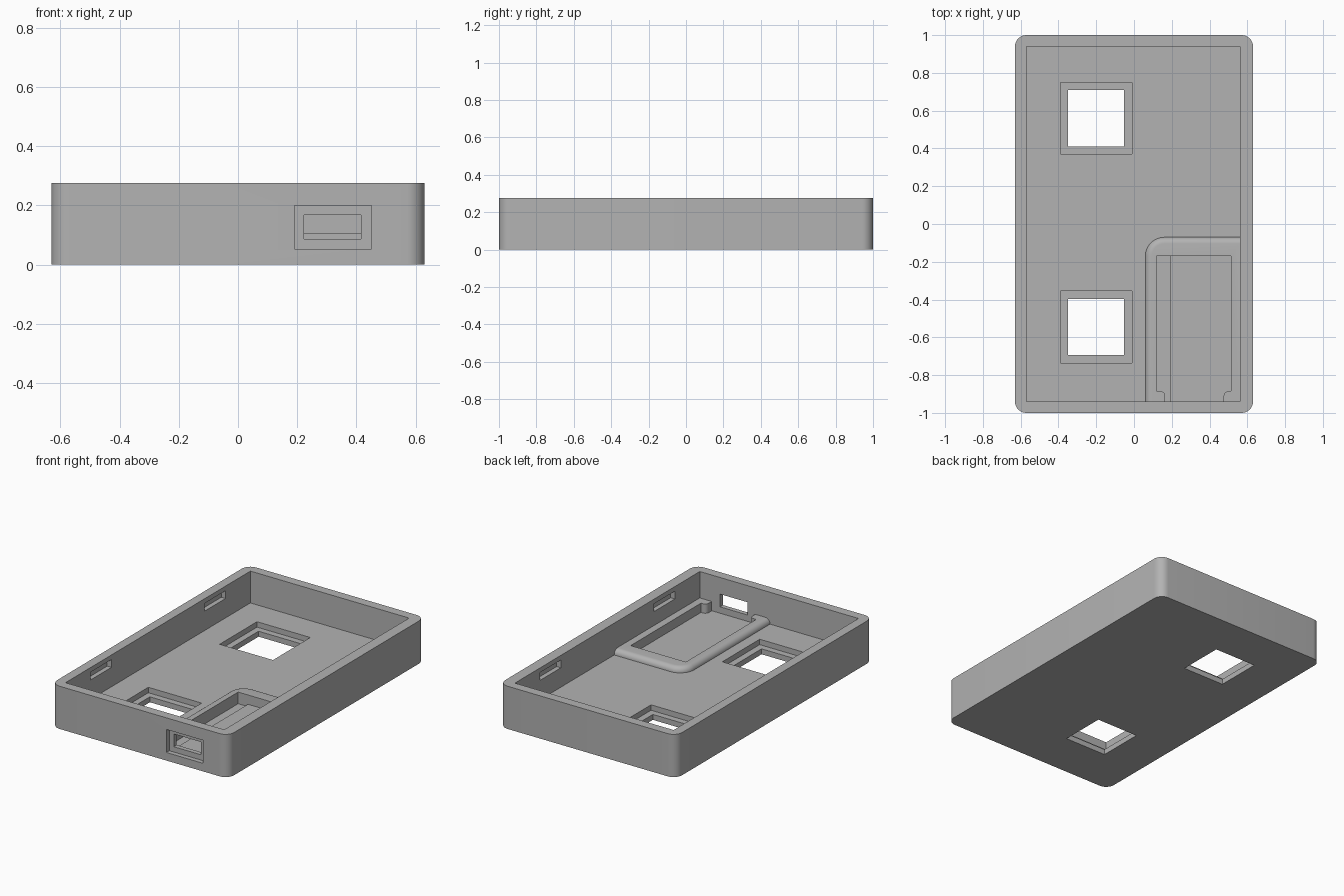
import bpy, bmesh, math
from mathutils import Vector

if "Cube" in bpy.data.objects:
    bpy.data.objects.remove(bpy.data.objects["Cube"])

grey = bpy.data.materials.new("plain grey")
grey.diffuse_color = (0.45, 0.45, 0.45, 1)
grey.use_nodes = True
grey.node_tree.nodes["Principled BSDF"].inputs["Base Color"].default_value = grey.diffuse_color


def prism(name, outline, z0, z1):
    """Extrude a flat outline between two heights."""
    bm = bmesh.new()
    face = bm.faces.new([bm.verts.new((x, y, z0)) for x, y in outline])
    top = bmesh.ops.extrude_face_region(bm, geom=[face])
    for v in top["geom"]:
        if isinstance(v, bmesh.types.BMVert):
            v.co.z = z1
    bmesh.ops.recalc_face_normals(bm, faces=bm.faces)
    mesh = bpy.data.meshes.new(name)
    bm.to_mesh(mesh)
    bm.free()
    mesh.materials.append(grey)
    ob = bpy.data.objects.new(name, mesh)
    bpy.context.collection.objects.link(ob)
    return ob


def box(name, x, y, z):
    return prism(name, [(x[0], y[0]), (x[1], y[0]), (x[1], y[1]), (x[0], y[1])], *z)


def round_edges(ob, radius, segments, rule):
    """Round the edges whose two end points pass the rule."""
    bm = bmesh.new()
    bm.from_mesh(ob.data)
    edges = [e for e in bm.edges if rule(e.verts[0].co, e.verts[1].co)]
    bmesh.ops.bevel(bm, geom=edges, offset=radius, segments=segments,
                    profile=0.5, affect='EDGES')
    bm.to_mesh(ob.data)
    bm.free()


def combine(ob, tool, operation='DIFFERENCE'):
    """Apply a boolean and remove the tool."""
    mod = ob.modifiers.new("cut", 'BOOLEAN')
    mod.operation, mod.object, mod.solver = operation, tool, 'EXACT'
    bpy.context.view_layer.objects.active = ob
    bpy.ops.object.modifier_apply(modifier=mod.name)
    bpy.data.objects.remove(tool)


def upright(a, b):
    return abs(a.z - b.z) > 0.01


# Tray with rounded outer corners and a square-cornered interior
case = box("case", (-0.63, 0.63), (-1, 1), (0, 0.275))
round_edges(case, 0.06, 8, upright)
combine(case, box("cavity", (-0.57, 0.56), (-0.94, 0.94), (0.07, 0.4)))

# Raised rim around the board pocket, rounded on its open sides
rim = box("pocket_rim", (0.06, 0.60), (-0.97, -0.07), (0.04, 0.105))
round_edges(rim, 0.10, 8, lambda a, b: upright(a, b) and a.x < 0.1 and a.y > -0.1)
round_edges(rim, 0.034, 6, lambda a, b: min(a.z, b.z) > 0.1
            and min(a.y, b.y) < max(a.y, b.y) + 1
            and not (a.y < -0.96 and b.y < -0.96) and not (a.x > 0.59 and b.x > 0.59))
combine(case, rim, 'UNION')


# Board pocket with two rounded retaining tabs at the front
def arc(cx, cy, r, start, end, n=5):
    return [(cx + r * math.cos(math.radians(start + (end - start) * i / n)),
             cy + r * math.sin(math.radians(start + (end - start) * i / n)))
            for i in range(n + 1)]


left_tab = [(0.12, -0.885)] + arc(0.14, -0.91, 0.025, 90, 0) + [(0.165, -0.94)]
right_tab = [(0.475, -0.94)] + arc(0.50, -0.91, 0.025, 180, 90) + [(0.513, -0.885)]
combine(case, prism("pocket", left_tab + right_tab + [(0.513, -0.17), (0.12, -0.17)],
                    0.045, 0.2))
combine(case, prism("pocket_groove", left_tab + [(0.19, -0.94), (0.19, -0.17), (0.12, -0.17)],
                    0.03, 0.06))

# Two square floor windows with a ledge
for y in (0.56, -0.545):
    combine(case, box("window_ledge", (-0.39, -0.01), (y - 0.19, y + 0.19), (0.035, 0.09)))
    combine(case, box("window", (-0.35, -0.052), (y - 0.149, y + 0.149), (-0.1, 0.1)))

# Front port with an outer recess
combine(case, box("port_recess", (0.19, 0.45), (-1.1, -0.97), (0.052, 0.2)))
combine(case, box("port", (0.222, 0.416), (-1.05, -0.9), (0.086, 0.168)))

# Lid latch slots inside both side walls
for y in (-0.58, 0.58):
    for x in ((-0.60, -0.55), (0.54, 0.59)):
        combine(case, box("latch_slot", x, (y - 0.107, y + 0.107), (0.195, 0.245)))

bpy.ops.object.select_all(action='DESELECT')
case.select_set(True)
bpy.context.view_layer.objects.active = case
bpy.ops.object.shade_smooth_by_angle(angle=math.radians(30))
